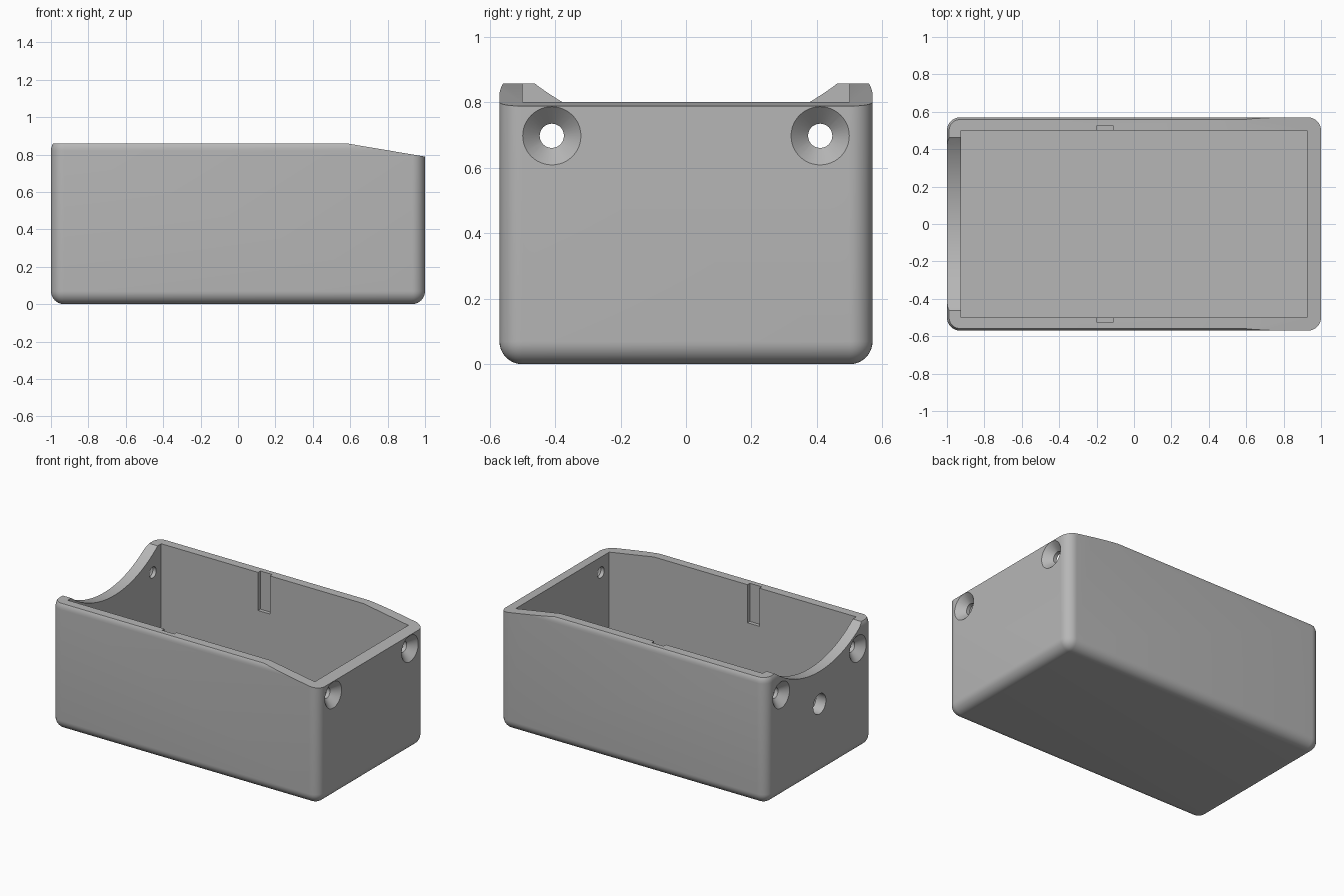
import bpy, bmesh, math
from mathutils import Matrix, Vector

default = bpy.data.objects.get("Cube")
if default:
    bpy.data.objects.remove(default, do_unlink=True)

# Single plain grey material
grey = bpy.data.materials.new("matte grey")
grey.use_nodes = True
colour = (0.47, 0.47, 0.47, 1)
grey.diffuse_color = colour
for node in grey.node_tree.nodes:
    if node.type == 'BSDF_PRINCIPLED':
        node.inputs["Base Color"].default_value = colour


def finish(bm, name):
    bmesh.ops.recalc_face_normals(bm, faces=bm.faces)
    mesh = bpy.data.meshes.new(name)
    bm.to_mesh(mesh)
    bm.free()
    mesh.materials.append(grey)
    obj = bpy.data.objects.new(name, mesh)
    bpy.context.collection.objects.link(obj)
    return obj


def box(name, low, high, radius=0):
    low, high = Vector(low), Vector(high)
    bm = bmesh.new()
    bmesh.ops.create_cube(bm, size=1)
    bmesh.ops.scale(bm, vec=high - low, verts=bm.verts)
    bmesh.ops.translate(bm, vec=(low + high) / 2, verts=bm.verts)
    if radius:
        bmesh.ops.bevel(bm, geom=bm.edges[:], offset=radius, segments=10,
                        profile=0.5, affect='EDGES')
    return finish(bm, name)


def prism_y(name, points, half):
    """Extrude an x-z outline across the width."""
    bm = bmesh.new()
    face = bm.faces.new([bm.verts.new((x, -half, z)) for x, z in points])
    new = bmesh.ops.extrude_face_region(bm, geom=[face])["geom"]
    bmesh.ops.translate(bm, vec=(0, 2 * half, 0),
                        verts=[v for v in new if isinstance(v, bmesh.types.BMVert)])
    return finish(bm, name)


def rod_x(name, x, y, z, r1, r2, length, sides=48):
    """Cone or cylinder along x; r1 is the radius at the -x end."""
    bm = bmesh.new()
    bmesh.ops.create_cone(bm, cap_ends=True, segments=sides, radius1=r1,
                          radius2=r2, depth=length)
    turn = Matrix.Rotation(math.pi / 2, 4, 'Y')
    bmesh.ops.transform(bm, matrix=Matrix.Translation((x, y, z)) @ turn, verts=bm.verts)
    return finish(bm, name)


# Rounded outer body
body = box("enclosure_body", (-1, -0.57, 0), (1, 0.57, 0.89), 0.07)
cutters = []

# Trim the top flat, sloping down towards the +x end
cutters.append(prism_y("top_trim", [(-1.2, 0.858), (0.59, 0.858), (1.2, 0.755),
                                    (1.2, 1.2), (-1.2, 1.2)], 1))

# Sharp-cornered cavity and a shallow slot in each long wall
cutters.append(box("cavity", (-0.925, -0.5, 0.07), (0.925, 0.5, 1.1)))
for side in (-1, 1):
    ys = sorted((side * 0.45, side * 0.525))
    cutters.append(box("wall_slot", (-0.2, ys[0], 0.6), (-0.11, ys[1], 1.1)))

# Arched dip in the -x wall
cutters.append(rod_x("arched_dip", -1, 0, 1.456, 0.756, 0.756, 0.3, 128))

# Countersunk screw holes in both end walls
for end in (-1, 1):
    for side in (-1, 1):
        y, z = side * 0.41, 0.698
        cutters.append(rod_x("screw_hole", end * 0.96, y, z, 0.037, 0.037, 0.2))
        wide, narrow = 0.09, 0.037
        radii = (narrow, wide) if end > 0 else (wide, narrow)
        cutters.append(rod_x("countersink", end * 0.9755, y, z, *radii, 0.051))

# Cable hole in the middle of the -x wall
cutters.append(rod_x("cable_hole", -0.96, 0, 0.48, 0.068, 0.068, 0.2))

# Cut everything out of the body
bpy.context.view_layer.objects.active = body
for cutter in cutters:
    cutter.hide_render = True
    mod = body.modifiers.new("cut", 'BOOLEAN')
    mod.operation = 'DIFFERENCE'
    mod.solver = 'EXACT'
    mod.object = cutter
    bpy.ops.object.modifier_apply(modifier=mod.name)
    bpy.data.objects.remove(cutter, do_unlink=True)

# Smooth the rounded surfaces, keep cut edges crisp
bpy.ops.object.select_all(action='DESELECT')
body.select_set(True)
bpy.ops.object.shade_smooth_by_angle(angle=math.radians(25))
